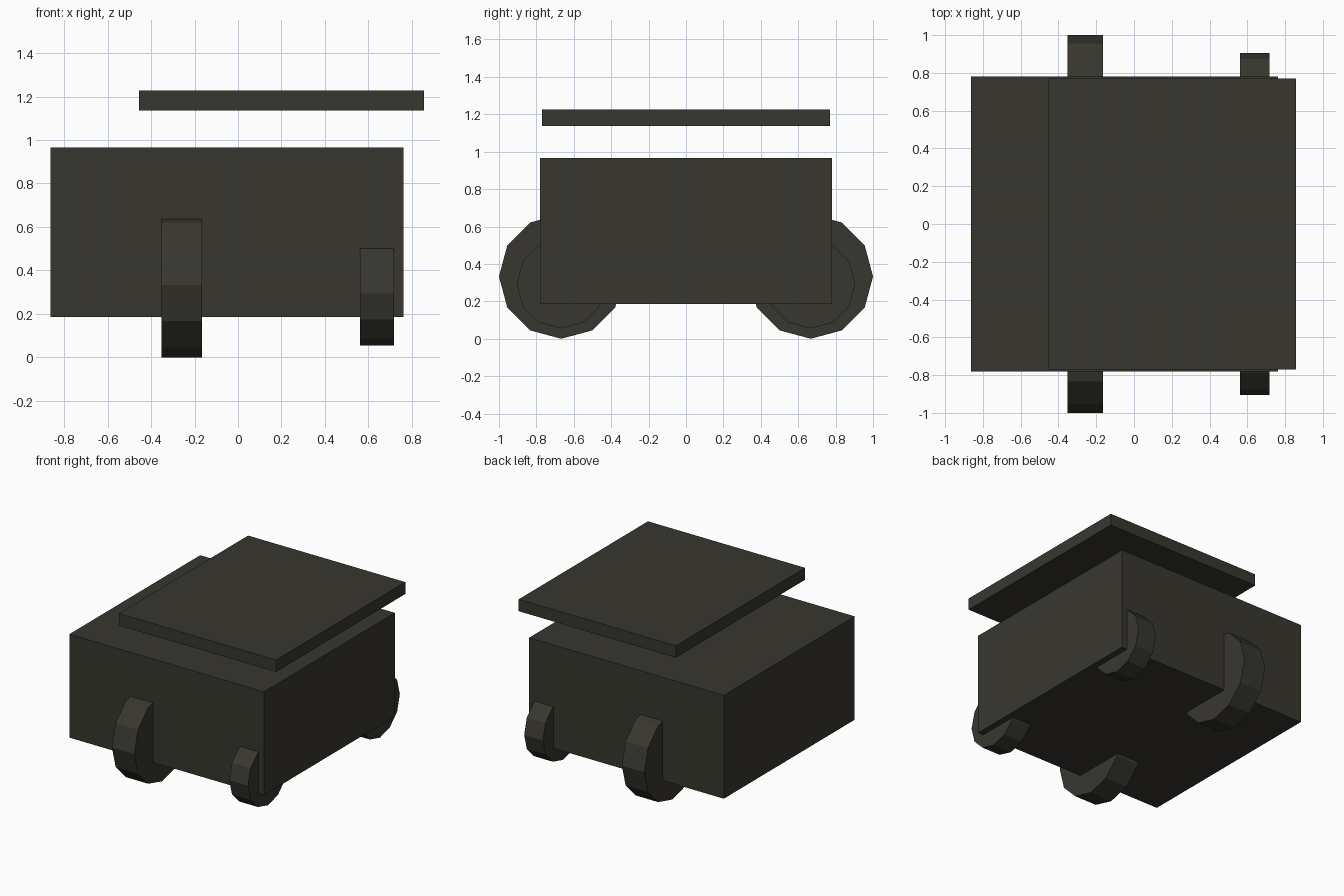
import bpy, bmesh, math
from mathutils import Matrix

if "Cube" in bpy.data.objects:
    bpy.data.objects.remove(bpy.data.objects["Cube"])

paint = bpy.data.materials.new("dark olive grey")
paint.diffuse_color = (0.039, 0.037, 0.028, 1.0)
paint.use_nodes = True
paint.node_tree.nodes["Principled BSDF"].inputs["Base Color"].default_value = paint.diffuse_color


def finish(name, bm):
    bmesh.ops.recalc_face_normals(bm, faces=bm.faces)
    mesh = bpy.data.meshes.new(name)
    bm.to_mesh(mesh)
    bm.free()
    mesh.materials.append(paint)
    obj = bpy.data.objects.new(name, mesh)
    bpy.context.collection.objects.link(obj)
    return obj


def box(name, x0, x1, y0, y1, z0, z1):
    bm = bmesh.new()
    place = Matrix.Translation(((x0 + x1) / 2, (y0 + y1) / 2, (z0 + z1) / 2))
    size = Matrix.Diagonal((x1 - x0, y1 - y0, z1 - z0, 1))
    bmesh.ops.create_cube(bm, size=1, matrix=place @ size)
    return finish(name, bm)


def wheel(name, x0, x1, y, z, radius):
    bm = bmesh.new()
    place = Matrix.Translation(((x0 + x1) / 2, y, z))
    bmesh.ops.create_cone(bm, cap_ends=True, segments=12, radius1=radius,
                          radius2=radius, depth=x1 - x0,
                          matrix=place @ Matrix.Rotation(math.pi / 2, 4, 'Y'))
    return finish(name, bm)


# Main box and the slab floating above it
box("body", -0.862, 0.763, -0.78, 0.78, 0.186, 0.966)
box("roof_slab", -0.455, 0.857, -0.77, 0.77, 1.137, 1.227)

# Twelve-sided wheels, a large and a small one on each side
for side, s in (("front", -1), ("back", 1)):
    wheel(side + "_large_wheel", -0.352, -0.165, s * 0.667, 0.333, 0.333)
    wheel(side + "_small_wheel", 0.561, 0.717, s * 0.667, 0.293, 0.238)
